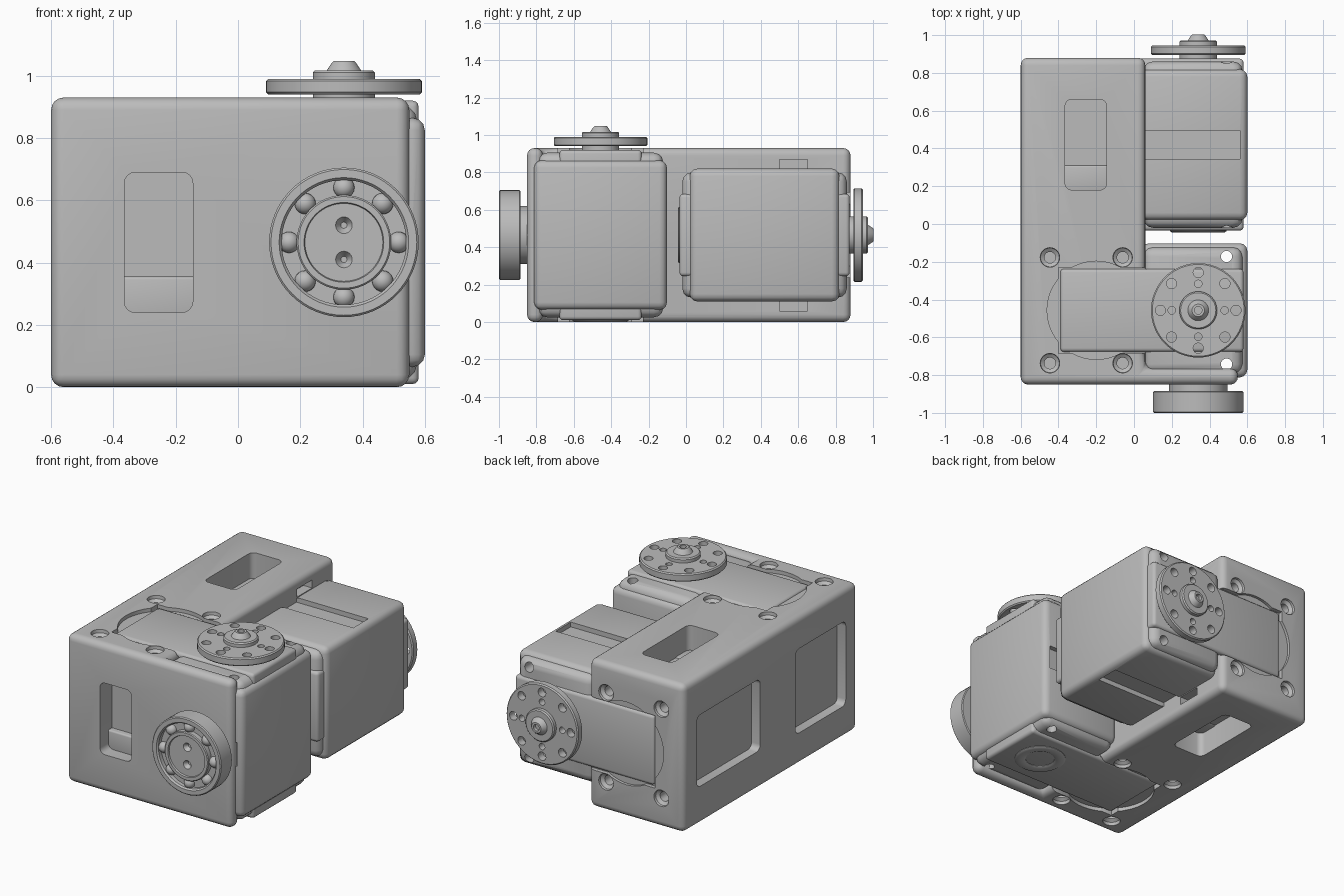
import bpy, bmesh, math
from mathutils import Matrix, Vector

old = bpy.data.objects.get("Cube")
if old:
    bpy.data.objects.remove(old, do_unlink=True)

grey = bpy.data.materials.new("satin_grey")
grey.use_nodes = True
grey.diffuse_color = (0.5, 0.5, 0.5, 1)
grey.node_tree.nodes["Principled BSDF"].inputs["Base Color"].default_value = (0.5, 0.5, 0.5, 1)


def add_box(bm, lo, hi):
    lo, hi = Vector(lo), Vector(hi)
    m = Matrix.Translation((lo + hi) / 2) @ Matrix.Diagonal((*(hi - lo), 1))
    bmesh.ops.create_cube(bm, size=1, matrix=m)


def add_lathe(bm, profile, centre=(0, 0), n=48):
    """Closed solid turned about local z; profile is (radius, z) from axis to axis."""
    rings = []
    for r, z in profile:
        k = 1 if r == 0 else n
        rings.append([bm.verts.new((centre[0] + r * math.cos(math.tau * i / n),
                                    centre[1] + r * math.sin(math.tau * i / n), z)) for i in range(k)])
    faces = []
    for a, b in zip(rings, rings[1:]):
        for i in range(n):
            j = (i + 1) % n
            loop = [a[i % len(a)], a[j % len(a)], b[j % len(b)], b[i % len(b)]]
            faces.append(bm.faces.new(list(dict.fromkeys(loop))))
    bmesh.ops.recalc_face_normals(bm, faces=faces)


def add_rod(bm, r, z0, z1, centre=(0, 0), n=32, r1=None):
    add_lathe(bm, [(0, z0), (r, z0), (r if r1 is None else r1, z1), (0, z1)], centre, n)


def make(name, bm, mat=Matrix()):
    me = bpy.data.meshes.new(name)
    bm.to_mesh(me)
    bm.free()
    me.materials.append(grey)
    ob = bpy.data.objects.new(name, me)
    bpy.context.collection.objects.link(ob)
    ob.matrix_world = mat
    return ob


def bake(ob):
    bpy.context.view_layer.update()
    dg = bpy.context.evaluated_depsgraph_get()
    me = bpy.data.meshes.new_from_object(ob.evaluated_get(dg))
    ob.modifiers.clear()
    ob.data = me


def bevel(ob, width, segments=3):
    m = ob.modifiers.new("round", 'BEVEL')
    m.width, m.segments, m.limit_method = width, segments, 'ANGLE'
    bake(ob)


def cut(ob, bm, mat=Matrix()):
    tool = make("cutter", bm, mat)
    tool.hide_render = True
    m = ob.modifiers.new("cut", 'BOOLEAN')
    m.operation, m.object, m.solver, m.use_self = 'DIFFERENCE', tool, 'EXACT', True
    bake(ob)
    bpy.data.objects.remove(tool, do_unlink=True)


def smooth(ob):
    bpy.ops.object.select_all(action='DESELECT')
    ob.select_set(True)
    bpy.context.view_layer.objects.active = ob
    bpy.ops.object.shade_smooth_by_angle(angle=math.radians(32))


def box(name, lo, hi, mat, width):
    bm = bmesh.new()
    add_box(bm, lo, hi)
    ob = make(name, bm, mat)
    bevel(ob, width)
    return ob


def servo(tag, mat):
    """Actuator with its shaft on local z and its body trailing along -x."""
    corner = [(0.15, s * 0.285) for s in (-1, 1)]

    # main body with side grooves and corner through holes
    body = box(tag + "_body", (-0.3, -0.355, -0.4), (0.26, 0.355, 0.4), mat, 0.04)
    tool = bmesh.new()
    for s in (-1, 1):
        add_box(tool, (-0.5, s * 0.36 - 0.035, -0.075), (0.22, s * 0.36 + 0.035, 0.075))
    cut(body, tool, mat)
    parts = [body]

    # stepped shoulders and long covers at both ends
    for s, end in ((1, "output"), (-1, "idler")):
        z0, z1, z2 = (sorted((s * 0.3, s * h)) for h in (0.44, 0.455, 0.41))
        parts.append(box(f"{tag}_{end}_shoulder", (-0.29, -0.335, z0[0]), (0.235, 0.335, z0[1]), mat, 0.05))
        parts.append(box(f"{tag}_{end}_cover", (-0.73, -0.22, z1[0]), (0.24, 0.22, z1[1]), mat, 0.02))
        bm = bmesh.new()
        add_rod(bm, 0.3, *z2, centre=(-0.11, 0), n=64)
        add_rod(bm, 0.26, s * 0.3, s * 0.442, centre=(-0.54, 0), n=64)
        parts.append(make(f"{tag}_{end}_rim", bm, mat))
    for ob in parts:
        if "body" in ob.name or "shoulder" in ob.name:
            tool = bmesh.new()
            for c in corner:
                add_rod(tool, 0.03, -0.6, 0.6, c, 20)
            cut(ob, tool, mat)

    # output horn with bolt circles
    bm = bmesh.new()
    add_lathe(bm, [(0, 0.475), (0.243, 0.475), (0.25, 0.482), (0.25, 0.518), (0.243, 0.525), (0, 0.525)], n=64)
    horn = make(tag + "_horn", bm, mat)
    tool = bmesh.new()
    for i in range(8):
        a = math.tau * i / 8
        d = Vector((math.cos(a), math.sin(a)))
        add_rod(tool, 0.027, 0.45, 0.55, d * 0.2, 16)
        if i % 2 == 0:
            add_rod(tool, 0.02, 0.45, 0.55, d * 0.14, 16)
    cut(horn, tool, mat)
    bm = bmesh.new()
    add_lathe(bm, [(0, 0.4), (0.1, 0.4), (0.1, 0.545), (0.093, 0.552), (0.055, 0.552),
                   (0.04, 0.575), (0.033, 0.582), (0.02, 0.582), (0.02, 0.56), (0, 0.56)])
    hub = make(tag + "_hub", bm, mat)

    # recessed idler ring on the far end
    bm = bmesh.new()
    add_lathe(bm, [(0, -0.4), (0.15, -0.4), (0.15, -0.458), (0.14, -0.464), (0.1, -0.464), (0.085, -0.457),
                   (0.08, -0.43), (0.035, -0.43), (0.03, -0.41), (0, -0.41)])
    idler = make(tag + "_idler", bm, mat)

    # ledges seen inside the housing windows
    parts.append(box(tag + "_ledge", (-0.75, -0.31, -0.25), (-0.45, 0.31, -0.11), mat, 0.01))
    for ob in parts + [horn, hub, idler]:
        smooth(ob)


axis_x, mid_z = 0.34, 0.465
front_mat = Matrix.Translation((axis_x, -0.457, mid_z))
rear_mat = Matrix.Translation((axis_x, 0.42, mid_z)) @ Matrix.Rotation(-math.pi / 2, 4, 'X')
servo("front_servo", front_mat)
servo("rear_servo", rear_mat)

# L-shaped housing
bm = bmesh.new()
outline = [(-0.6, -0.85), (0.55, -0.85), (0.55, -0.765), (0.06, -0.765), (0.06, 0.88), (-0.6, 0.88)]
base = bm.faces.new([bm.verts.new((x, y, 0)) for x, y in outline])
grown = bmesh.ops.extrude_face_region(bm, geom=[base])["geom"]
bmesh.ops.translate(bm, verts=[v for v in grown if isinstance(v, bmesh.types.BMVert)], vec=(0, 0, 0.93))
bmesh.ops.recalc_face_normals(bm, faces=bm.faces)
housing = make("housing", bm)
bevel(housing, 0.04, 4)

# windows with rounded corners: front, top, bottom and two on the side
windows = [((-0.365, -1, 0.24), (-0.145, -0.73, 0.69), 1), ((-0.365, 0.18, 0.77), (-0.145, 0.66, 1), 2),
           ((-0.365, 0.18, -0.1), (-0.145, 0.66, 0.16), 2), ((-0.7, 0.12, 0.24), (-0.54, 0.75, 0.69), 0),
           ((-0.7, -0.73, 0.2), (-0.54, -0.23, 0.73), 0)]
for lo, hi, axis in windows:
    tool = bmesh.new()
    add_box(tool, lo, hi)
    edges = [e for e in tool.edges if abs((e.verts[0].co - e.verts[1].co)[axis]) > 0.01]
    bmesh.ops.bevel(tool, geom=edges, offset=0.035, segments=4, profile=0.5, affect='EDGES')
    cut(housing, tool)
tool = bmesh.new()
for z in (0.06, 0.82):
    add_box(tool, (0, 0.5, z), (0.1, 0.65, z + 0.05))
cut(housing, tool)

# cover recesses and countersunk screw holes
for mat, ends in ((front_mat, (1, -1)), (rear_mat, (1,))):
    for s in ends:
        tool = bmesh.new()
        z0, z1 = sorted((s * 0.435, s * 0.6))
        add_box(tool, (-0.74, -0.228, z0), (0.3, 0.228, z1))
        cut(housing, tool, mat)
        tool = bmesh.new()
        add_rod(tool, 0.26, s * 0.435, s * 0.6, (-0.54, 0), 64)
        cut(housing, tool, mat)
        tool = bmesh.new()
        for x in (-0.785, -0.4):
            for y in (-0.28, 0.28):
                add_lathe(tool, [(0, s * 0.35), (0.03, s * 0.35), (0.03, s * 0.43), (0.05, s * 0.445),
                                 (0.055, s * 0.5), (0, s * 0.5)], (x, y), 24)
        cut(housing, tool, mat)
smooth(housing)

# front ball bearing: race body, balls and centre pin
bear_mat = Matrix.Translation((axis_x, -0.85, mid_z)) @ Matrix.Rotation(math.pi / 2, 4, 'X')
bm = bmesh.new()
add_lathe(bm, [(0, -0.03), (0.155, -0.03), (0.155, 0.035), (0.235, 0.035), (0.24, 0.04), (0.24, 0.144),
               (0.234, 0.15), (0.208, 0.15), (0.2, 0.14), (0.2, 0.115), (0.152, 0.115), (0.152, 0.145),
               (0.147, 0.15), (0.128, 0.15), (0.125, 0.14), (0, 0.14)], n=64)
bearing = make("bearing", bm, bear_mat)
tool = bmesh.new()
for y in (-0.055, 0.055):
    add_rod(tool, 0.01, 0.115, 0.16, (0, y), 24, 0.04)
cut(bearing, tool, bear_mat)
smooth(bearing)
bm = bmesh.new()
for i in range(8):
    a = math.tau * i / 8
    m = Matrix.Translation((0.176 * math.cos(a), 0.176 * math.sin(a), 0.115))
    bmesh.ops.create_uvsphere(bm, u_segments=20, v_segments=12, radius=0.034, matrix=m)
smooth(make("bearing_balls", bm, bear_mat))
